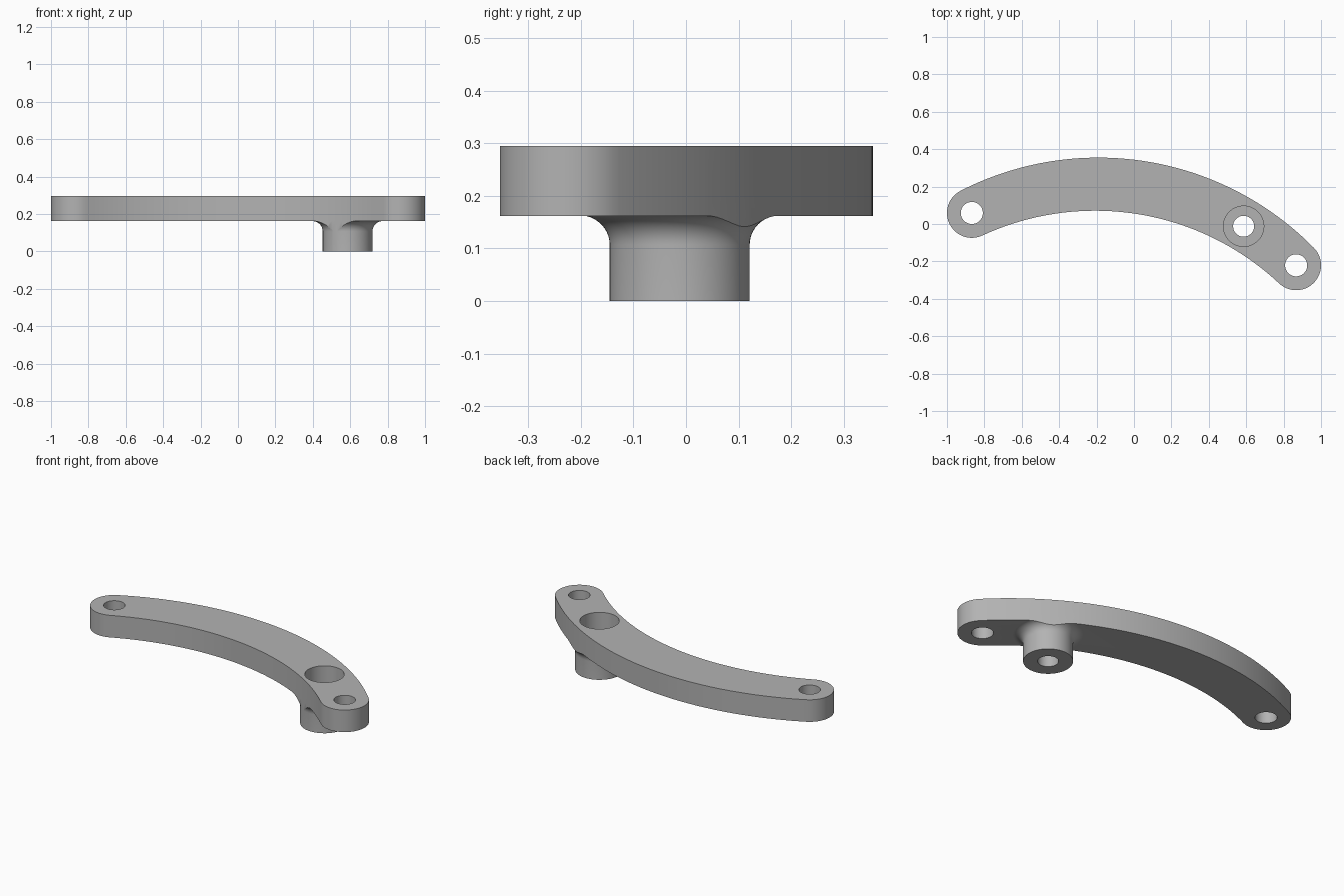
import bpy, bmesh
from math import radians, degrees, atan2, cos, sin, pi, hypot, tau
from mathutils import Vector

cube = bpy.data.objects.get("Cube")
if cube:
    bpy.data.objects.remove(cube, do_unlink=True)

grey = bpy.data.materials.new("plain grey")
grey.use_nodes = True
colour = (0.45, 0.45, 0.45, 1)
grey.diffuse_color = colour
grey.node_tree.nodes["Principled BSDF"].inputs["Base Color"].default_value = colour

BASE, TOP, END_R = 0.162, 0.295, 0.133
LEFT_END, RIGHT_END, HUB = Vector((-0.867, 0.059)), Vector((0.867, -0.221)), Vector((0.586, -0.012))


def polar(c, r, a):
    return Vector((c.x + r * cos(a), c.y + r * sin(a)))


def sweep(c, r, a0, a1, n):
    return [polar(c, r, a0 + (a1 - a0) * i / n) for i in range(n + 1)]


def arc_through(a, m, b, n):
    """Points of the circular arc from a to b by way of m."""
    p, q = m - a, b - a
    d = 2 * p.cross(q)
    c = a + Vector((q.y * p.length_squared - p.y * q.length_squared,
                    p.x * q.length_squared - q.x * p.length_squared)) / d
    ang = [atan2(v.y - c.y, v.x - c.x) for v in (a, b)]
    return sweep(c, (a - c).length, ang[0], ang[1], n)


def make(name, bm):
    bmesh.ops.recalc_face_normals(bm, faces=bm.faces)
    mesh = bpy.data.meshes.new(name)
    bm.to_mesh(mesh)
    bm.free()
    ob = bpy.data.objects.new(name, mesh)
    mesh.materials.append(grey)
    bpy.context.collection.objects.link(ob)
    return ob


def prism(name, outline, z0, z1):
    bm = bmesh.new()
    face = bm.faces.new([bm.verts.new((p.x, p.y, z0)) for p in outline])
    top = bmesh.ops.extrude_face_region(bm, geom=[face])["geom"]
    bmesh.ops.translate(bm, vec=(0, 0, z1 - z0),
                        verts=[v for v in top if isinstance(v, bmesh.types.BMVert)])
    if not face.is_valid or len(bm.faces) < len(outline) + 2:
        bm.faces.new([v for v in bm.verts if abs(v.co.z - z0) < 1e-6])
    return make(name, bm)


def lathe(name, centre, profile, n=64):
    """Closed solid of revolution from (radius, height) points."""
    bm = bmesh.new()
    rings = [[bm.verts.new((*polar(centre, r, tau * i / n), z)) for i in range(n)]
             for r, z in profile]
    for low, high in zip(rings, rings[1:]):
        for i in range(n):
            j = (i + 1) % n
            bm.faces.new((low[i], low[j], high[j], high[i]))
    bm.faces.new(rings[0][::-1])
    bm.faces.new(rings[-1])
    return make(name, bm)


def boolean(target, other, operation):
    mod = target.modifiers.new(operation.lower(), "BOOLEAN")
    mod.operation, mod.object, mod.solver = operation, other, "EXACT"
    bpy.context.view_layer.objects.active = target
    bpy.ops.object.modifier_apply(modifier=mod.name)
    bpy.data.objects.remove(other, do_unlink=True)


# Curved arm outline: round ends joined by two arcs
right_a, left_a = radians(45.4), radians(116)
right_cap = sweep(RIGHT_END, END_R, right_a - pi, right_a, 24)
left_cap = sweep(LEFT_END, END_R, left_a, left_a + pi, 24)
outer = arc_through(right_cap[-1], Vector((-0.2, 0.355)), left_cap[0], 56)
inner = arc_through(left_cap[-1], Vector((-0.2, 0.071)), right_cap[0], 56)
outline = right_cap + outer[1:-1] + left_cap + inner[1:-1]
arm = prism("curved_arm", outline, BASE, TOP)

# Hub with a fillet under the arm, trimmed to the arm outline
fillet = 0.055
curve = [(END_R + fillet * (1 - cos(t)), BASE - fillet + fillet * sin(t))
         for t in (pi / 2 * i / 10 for i in range(11))]
hub = lathe("hub", HUB, [(END_R, 0)] + curve + [(curve[-1][0], BASE + 0.04)])
boolean(hub, prism("trim", outline, -0.1, TOP + 0.1), "INTERSECT")
boolean(arm, hub, "UNION")

# End holes and the counterbored hub hole
for centre in (LEFT_END, RIGHT_END):
    boolean(arm, lathe("end_hole", centre, [(0.059, 0.1), (0.059, 0.4)], 48), "DIFFERENCE")
boolean(arm, lathe("hub_hole", HUB, [(0.056, -0.1), (0.056, 0.1), (0.108, 0.1), (0.108, 0.4)]),
        "DIFFERENCE")

# Smooth shading with crisp edges
bpy.ops.object.select_all(action="DESELECT")
arm.select_set(True)
bpy.context.view_layer.objects.active = arm
bpy.ops.object.shade_smooth_by_angle(angle=radians(30))
